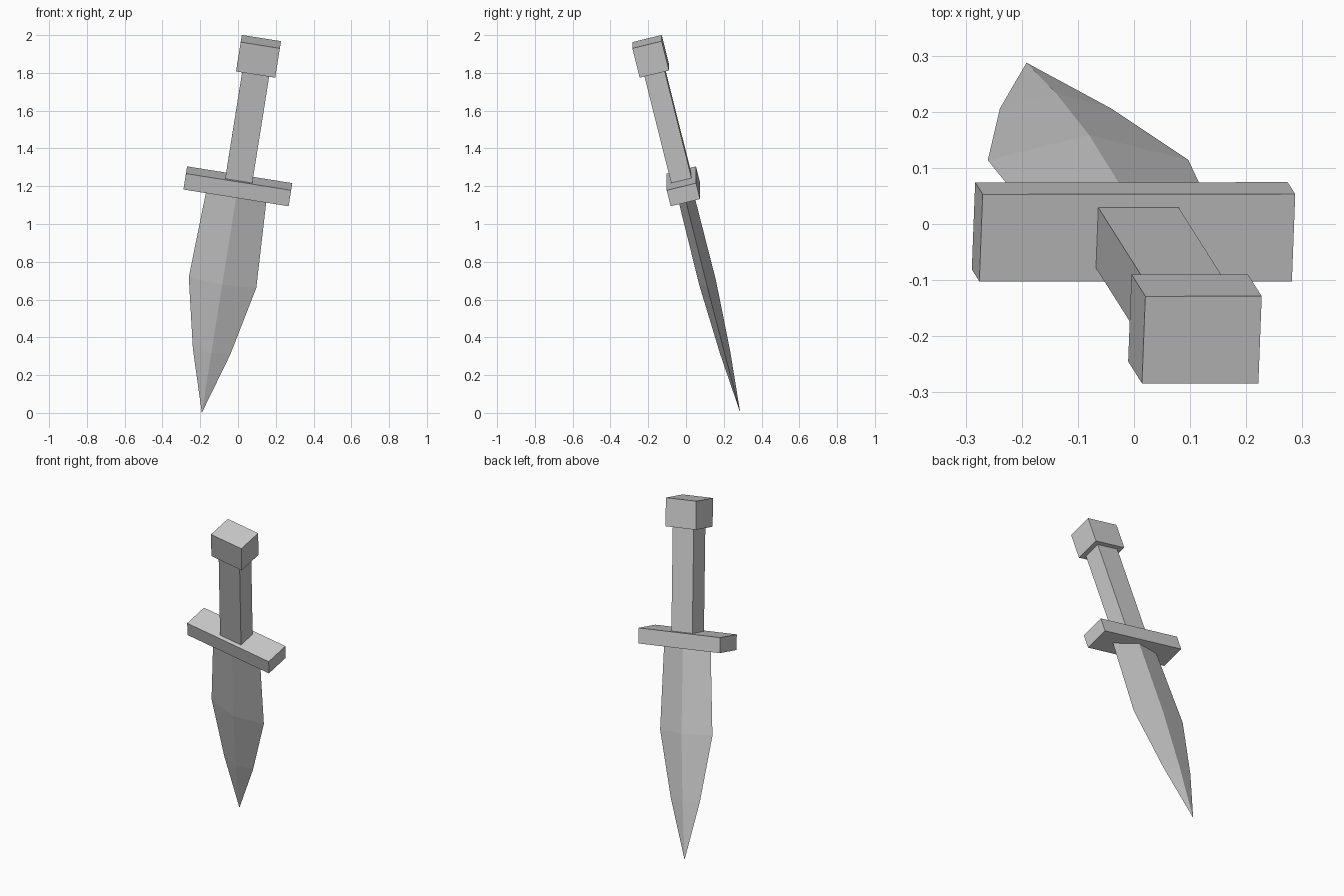
import bpy, bmesh
from mathutils import Vector, Matrix

if "Cube" in bpy.data.objects:
    bpy.data.objects.remove(bpy.data.objects["Cube"])

# Tilted dagger frame: origin near the tip, local z runs tip -> pommel
Z = Vector((0.1525, -0.241, 0.959)).normalized()
X = Vector((0.988, 0.0, -0.155))
X = (X - Z * X.dot(Z)).normalized()
Y = Z.cross(X)
FRAME = Matrix.Translation((-0.19, 0.285, 0.01)) @ Matrix((X, Y, Z)).transposed().to_4x4()


def add_part(name, bm):
    bmesh.ops.recalc_face_normals(bm, faces=bm.faces)
    mesh = bpy.data.meshes.new(name)
    bm.to_mesh(mesh)
    bm.free()
    obj = bpy.data.objects.new(name, mesh)
    obj.matrix_world = FRAME
    bpy.context.collection.objects.link(obj)
    return obj


def box(name, half_x, half_y, z0, z1):
    bm = bmesh.new()
    bmesh.ops.create_cube(bm, size=1)
    bmesh.ops.scale(bm, verts=bm.verts, vec=(2 * half_x, 2 * half_y, z1 - z0))
    bmesh.ops.translate(bm, verts=bm.verts, vec=(0, 0, (z0 + z1) / 2))
    return add_part(name, bm)


# Pommel, grip and crossguard
box("pommel", 0.105, 0.08, 1.878, 2.04)
box("grip", 0.0725, 0.0555, 1.285, 1.878)
box("crossguard", 0.282, 0.08, 1.197, 1.285)

# Blade: diamond sections (height, half width, half thickness) closing to a point
sections = [(1.197, 0.161, 0.044), (0.71, 0.181, 0.046), (0.327, 0.1, 0.028)]
bm = bmesh.new()
rings = [[bm.verts.new(p) for p in ((w, 0, z), (0, t, z), (-w, 0, z), (0, -t, z))]
         for z, w, t in sections]
tip = bm.verts.new((0, 0, -0.01))
bm.faces.new(rings[0])
for i in range(4):
    j = (i + 1) % 4
    for a, b in zip(rings, rings[1:]):
        bm.faces.new((a[i], a[j], b[j], b[i]))
    bm.faces.new((rings[-1][i], rings[-1][j], tip))
add_part("blade", bm)
